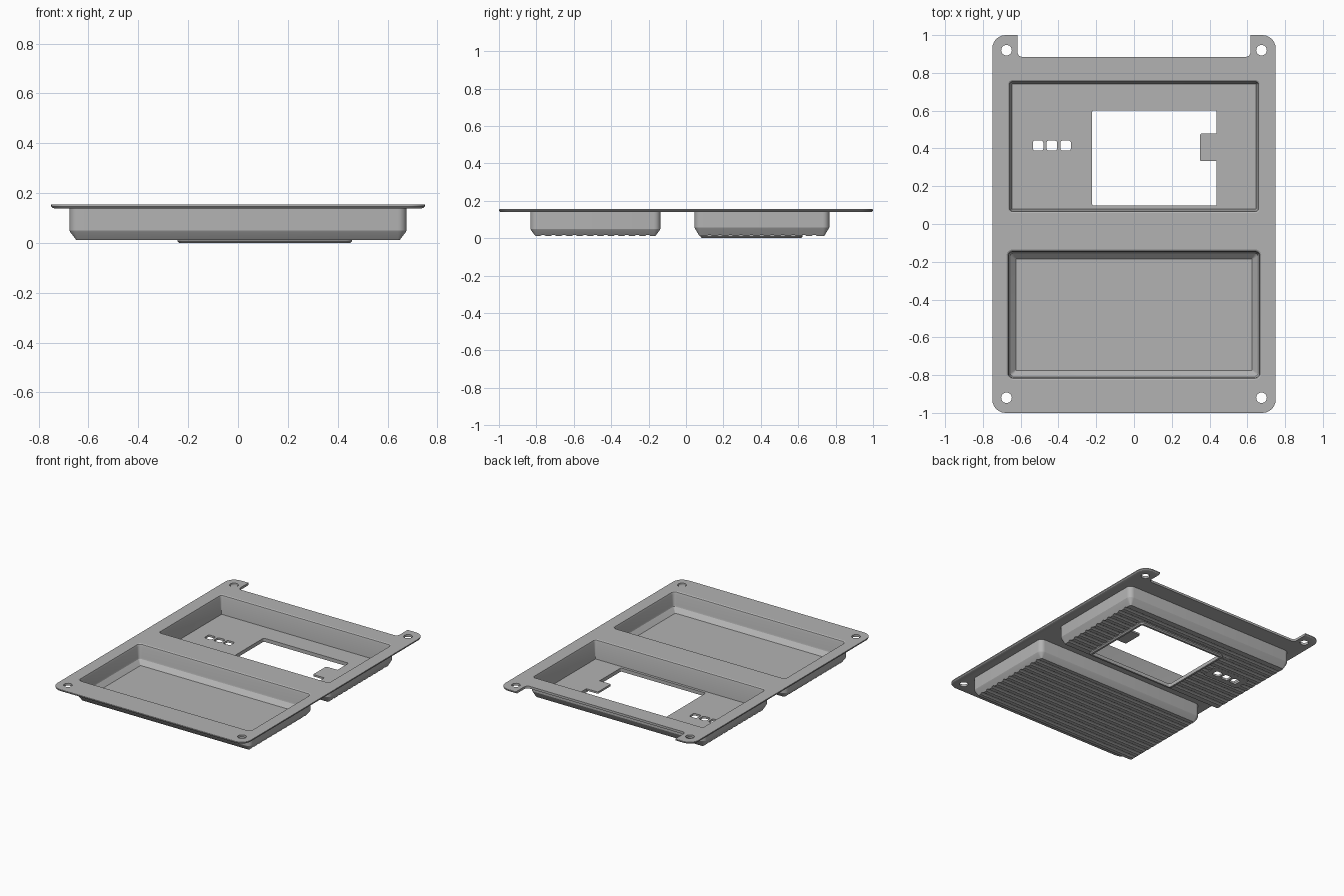
import bpy, bmesh, math

if "Cube" in bpy.data.objects:
    bpy.data.objects.remove(bpy.data.objects["Cube"])

grey = bpy.data.materials.new("mid grey")
grey.use_nodes = True
GREY = (0.45, 0.45, 0.45, 1)
grey.diffuse_color = GREY
grey.node_tree.nodes["Principled BSDF"].inputs["Base Color"].default_value = GREY


def make_object(name, bm):
    bmesh.ops.recalc_face_normals(bm, faces=bm.faces)
    mesh = bpy.data.meshes.new(name)
    bm.to_mesh(mesh)
    bm.free()
    mesh.materials.append(grey)
    obj = bpy.data.objects.new(name, mesh)
    bpy.context.collection.objects.link(obj)
    return obj


def outline(x0, x1, y0, y1, r, steps=6):
    """Points of a rounded rectangle, anticlockwise."""
    pts = []
    corners = ((x1 - r, y1 - r), (x0 + r, y1 - r), (x0 + r, y0 + r), (x1 - r, y0 + r))
    for quarter, (cx, cy) in enumerate(corners):
        for i in range(steps + 1):
            a = (quarter + i / steps) * math.pi / 2
            pts.append((cx + r * math.cos(a), cy + r * math.sin(a)))
    return pts


def loft(name, box, r, levels):
    """Closed solid through rounded rectangles; levels are (z, inset)."""
    x0, x1, y0, y1 = box
    bm = bmesh.new()
    rings = []
    for z, d in levels:
        pts = outline(x0 + d, x1 - d, y0 + d, y1 - d, max(r - d, 0.004))
        rings.append([bm.verts.new((x, y, z)) for x, y in pts])
    for a, b in zip(rings, rings[1:]):
        for i in range(len(a)):
            j = (i + 1) % len(a)
            bm.faces.new((a[i], a[j], b[j], b[i]))
    bm.faces.new(rings[0])
    bm.faces.new(rings[-1])
    return make_object(name, bm)


def combine(target, tool, operation):
    """Apply a boolean and remove the helper."""
    mod = target.modifiers.new("join", "BOOLEAN")
    mod.object, mod.operation, mod.solver = tool, operation, "EXACT"
    deps = bpy.context.evaluated_depsgraph_get()
    target_mesh = bpy.data.meshes.new_from_object(target.evaluated_get(deps))
    target.modifiers.clear()
    target.data = target_mesh
    bpy.data.objects.remove(tool)


def cut(target, box, r=0.01, z0=-0.1, z1=0.3):
    combine(target, loft("cutter", box, r, [(z0, 0), (z1, 0)]), "DIFFERENCE")


def groove_bars(y0, y1, spacing=0.056):
    """Parallel rods that score the underside along x."""
    bm = bmesh.new()
    count = int((y1 - y0) / spacing)
    start = (y0 + y1 - (count - 1) * spacing) / 2
    for k in range(count):
        y = start + k * spacing
        rod = [(y + 0.02 * math.cos(i * math.pi / 8), 0.02 * math.sin(i * math.pi / 8)) for i in range(16)]
        ends = [[bm.verts.new((x, py, pz)) for py, pz in rod] for x in (-0.8, 0.8)]
        for i in range(16):
            j = (i + 1) % 16
            bm.faces.new((ends[0][i], ends[0][j], ends[1][j], ends[1][i]))
        for end in ends:
            bm.faces.new(end)
    return make_object("groove_cutter", bm)


# Flat mounting plate with a slightly rounded lower edge
panel = loft("tray_panel", (-0.75, 0.75, -1, 1), 0.07,
             [(0.139, 0.012), (0.142, 0.004), (0.147, 0), (0.154, 0), (0.155, 0.002)])

# Tray shells with chamfered, grooved undersides
for y0, y1, z_chamfer in ((-0.832, -0.137, 0.042), (0.045, 0.766, 0.05)):
    shell = loft("tray_shell", (-0.676, 0.676, y0, y1), 0.035,
                 [(0.012, 0.027), (z_chamfer, 0.004), (z_chamfer + 0.008, 0), (0.147, 0)])
    # Shift the rods down so that they only score the surface
    rods = groove_bars(y0 + 0.03, y1 - 0.03)
    rods.location.z = -0.002
    bpy.context.view_layer.update()
    combine(shell, rods, "DIFFERENCE")
    combine(panel, shell, "UNION")

# Raised rim around the window and a flat pad around the slots
combine(panel, loft("window_rim", (-0.243, 0.458, 0.077, 0.623), 0.025,
                    [(0, 0.008), (0.008, 0), (0.022, 0)]), "UNION")
combine(panel, loft("slot_pad", (-0.575, -0.295, 0.35, 0.48), 0.015,
                    [(0.011, 0), (0.022, 0)]), "UNION")

# Hollow of the front tray, with a sloping foot
combine(panel, loft("front_hollow", (-0.676, 0.676, -0.825, -0.135), 0.035,
                    [(0.025, 0.05), (0.055, 0.021), (0.065, 0.018), (0.138, 0.013),
                     (0.151, 0.008), (0.155, 0), (0.2, 0)]), "DIFFERENCE")
# Hollow of the rear tray, with steep walls
combine(panel, loft("rear_hollow", (-0.667, 0.667, 0.058, 0.762), 0.025,
                    [(0.025, 0.021), (0.138, 0.011), (0.151, 0.007), (0.155, 0), (0.2, 0)]), "DIFFERENCE")

# Window, slots, rear notch
cut(panel, (-0.222, 0.437, 0.097, 0.602))
for i in range(3):
    x = -0.508 + 0.073 * i
    cut(panel, (x - 0.028, x + 0.028, 0.388, 0.442), 0.013)
cut(panel, (-0.617, 0.617, 0.885, 1.1), 0.025)

# Corner screw holes
for x in (-0.675, 0.675):
    for y in (-0.92, 0.92):
        cut(panel, (x - 0.028, x + 0.028, y - 0.028, y + 0.028), 0.0279)

# Tongue reaching into the window
tab = loft("window_tab", (0.349, 0.447, 0.333, 0.478), 0.008, [(0.012, 0), (0.025, 0)])

for obj in (panel, tab):
    bpy.ops.object.select_all(action="DESELECT")
    obj.select_set(True)
    bpy.context.view_layer.objects.active = obj
    bpy.ops.object.shade_smooth_by_angle(angle=math.radians(25))
